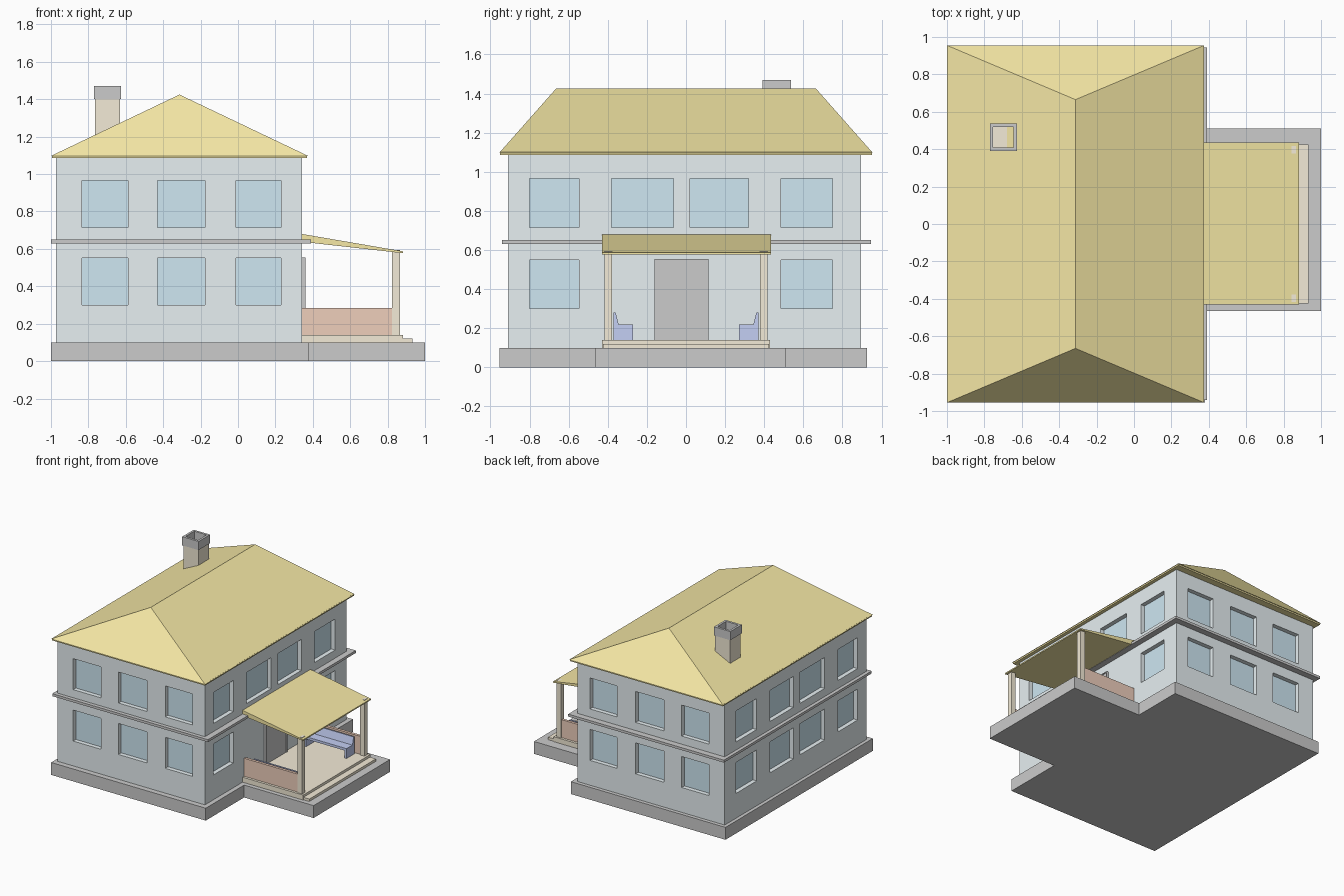
import bpy, bmesh

if "Cube" in bpy.data.objects:
    bpy.data.objects.remove(bpy.data.objects["Cube"])


def mat(name, *rgb):
    m = bpy.data.materials.new(name)
    m.diffuse_color = (*rgb, 1)
    m.use_nodes = True
    m.node_tree.nodes["Principled BSDF"].inputs["Base Color"].default_value = m.diffuse_color
    return m


WALL = mat("pale_blue_wall", 0.80, 0.87, 0.89)
GLASS = mat("window_blue", 0.62, 0.80, 0.89)
ROOF = mat("roof_yellow", 0.92, 0.81, 0.38)
BEIGE = mat("beige", 0.90, 0.83, 0.68)
BRICK = mat("terracotta", 0.86, 0.62, 0.50)
BLUE = mat("bench_blue", 0.55, 0.62, 0.90)


def finish(name, bm, material=None):
    bmesh.ops.recalc_face_normals(bm, faces=bm.faces[:])
    me = bpy.data.meshes.new(name)
    bm.to_mesh(me)
    bm.free()
    ob = bpy.data.objects.new(name, me)
    bpy.context.collection.objects.link(ob)
    if material:
        me.materials.append(material)
    return ob


def add_box(bm, x0, x1, y0, y1, z0, z1):
    verts = bmesh.ops.create_cube(bm, size=1)["verts"]
    for v in verts:
        v.co = (x1 if v.co.x > 0 else x0, y1 if v.co.y > 0 else y0, z1 if v.co.z > 0 else z0)


def boxes(name, dims, material=None):
    bm = bmesh.new()
    for d in dims:
        add_box(bm, *d)
    return finish(name, bm, material)


def add_prism(bm, pts, vec):
    face = bm.faces.new([bm.verts.new(p) for p in pts])
    new = bmesh.ops.extrude_face_region(bm, geom=[face])["geom"]
    bmesh.ops.translate(bm, vec=vec, verts=[v for v in new if isinstance(v, bmesh.types.BMVert)])


# Foundation: house footprint with the porch slab projecting to the right
bm = bmesh.new()
plan = [(-1, -.954), (.38, -.954), (.38, -.465), (1, -.465),
        (1, .51), (.38, .51), (.38, .925), (-1, .925)]
add_prism(bm, [(x, y, 0) for x, y in plan], (0, 0, .1))
finish("foundation", bm)

# Walls with recessed windows
X0, X1, Y0, Y1, DEPTH = -.972, .342, -.91, .895, .045
house = boxes("house_walls", [(X0, X1, Y0, Y1, .1, 1.095)], WALL)
front_cols = [(-.834, -.588), (-.43, -.177), (-.012, .23)]
side_cols = [(-.80, -.547), (-.38, -.065), (.02, .32), (.487, .75)]
rows = [(.30, .55), (.715, .965)]
cuts, panes = [], []


def window(axis, wall, inward, a0, a1, z0, z1):
    def slab(p, q):
        p, q = sorted((wall + inward * p, wall + inward * q))
        return (p, q, a0, a1, z0, z1) if axis == "x" else (a0, a1, p, q, z0, z1)
    cuts.append(slab(-.05, DEPTH))
    panes.append(slab(DEPTH - .01, DEPTH + .005))


for i, row in enumerate(rows):
    for c in front_cols:
        window("y", Y0, 1, *c, *row)
        window("y", Y1, -1, *c, *row)
    for j, c in enumerate(side_cols):
        window("x", X0, 1, *c, *row)
        if i == 1 or j in (0, 3):
            window("x", X1, -1, *c, *row)

cutter = boxes("window_cutter", cuts)
cutter.hide_render = True
mod = house.modifiers.new("window_recesses", "BOOLEAN")
mod.operation, mod.solver, mod.object = "DIFFERENCE", "EXACT", cutter
bpy.context.view_layer.objects.active = house
bpy.ops.object.modifier_apply(modifier=mod.name)
bpy.data.objects.remove(cutter)
boxes("window_panes", panes, GLASS)

# Ledge between the floors
boxes("floor_ledge", [(-1, .39, -.94, .945, .63, .65)])

# Hipped roof: thin eave slab, top pulled up to a ridge
bm = bmesh.new()
boxes("roof_eave", [(-.995, .37, -.95, .95, 1.085, 1.1)], ROOF)
eave = [bm.verts.new(p) for p in [(-1, -.955, 1.097), (.375, -.955, 1.097),
                                  (.375, .955, 1.097), (-1, .955, 1.097)]]
a, b = bm.verts.new((-.313, -.665, 1.425)), bm.verts.new((-.313, .665, 1.425))
e = eave
for f in [(e[0], e[1], a), (e[1], e[2], b, a), (e[2], e[3], b), (e[3], e[0], a, b), e[::-1]]:
    bm.faces.new(f)
finish("hipped_roof", bm, ROOF)

# Chimney shaft with a sunken flue
cx, cy = -.698, .463
bm = bmesh.new()
add_box(bm, cx - .067, cx + .067, cy - .067, cy + .067, 1.15, 1.4)
top = max(bm.faces, key=lambda f: f.calc_center_median().z)
bmesh.ops.inset_individual(bm, faces=[top], thickness=.016)
flue = bmesh.ops.extrude_discrete_faces(bm, faces=[top])["faces"][0]
rim = [ed for ed in bm.edges if ed.is_boundary]
bmesh.ops.translate(bm, vec=(0, 0, -.15), verts=flue.verts[:])
bmesh.ops.remove_doubles(bm, verts=bm.verts[:], dist=1e-5)
finish("chimney_shaft", bm, BEIGE)

# Chimney cap: open square collar
o, i = .073, .055
boxes("chimney_cap", [(cx - o, cx + o, cy - o, cy - i, 1.4, 1.47),
                      (cx - o, cx + o, cy + i, cy + o, 1.4, 1.47),
                      (cx - o, cx - i, cy - i, cy + i, 1.4, 1.47),
                      (cx + i, cx + o, cy - i, cy + i, 1.4, 1.47)])

# Front door: panel inside a slim frame
boxes("door_panel", [(.33, .355, -.152, .107, .14, .547)])
boxes("door_frame", [(.33, .362, -.16, -.152, .14, .555), (.33, .362, .107, .115, .14, .555),
                     (.33, .362, -.152, .107, .547, .555)])

# Porch floor and step
boxes("porch_floor", [(.34, .882, -.43, .43, .1, .14)], BEIGE)
boxes("porch_step", [(.88, .934, -.425, .425, .1, .12)], BEIGE)

# Porch canopy: tapering wedge
bm = bmesh.new()
canopy = [(.34, .68), (.882, .587), (.882, .577), (.34, .638)]
add_prism(bm, [(x, -.43, z) for x, z in canopy], (0, .865, 0))
finish("porch_canopy", bm, ROOF)

# Mirrored porch parts
MID = .0
for side, s in (("left", -1), ("right", 1)):
    def span(p, q):
        return sorted((MID + s * p, MID + s * q))
    boxes(side + "_porch_post", [(.823, .865, *span(.378, .418), .14, .594)], BEIGE)
    boxes(side + "_porch_parapet", [(.34, .823, *span(.388, .41), .14, .285)], BRICK)

    # Bench: shaped end panels joined by a seat and a backrest
    bm = bmesh.new()
    end = [(.37, .14), (.27, .14), (.27, .22), (.345, .22), (.36, .28), (.37, .28)]
    seat = [(.37, .20), (.27, .20), (.27, .22), (.345, .22), (.36, .28), (.37, .28)]
    for prof, x, w in ((end, .40, .02), (seat, .42, .34), (end, .76, .02)):
        add_prism(bm, [(x, MID + s * y, z) for y, z in prof], (w, 0, 0))
    finish(side + "_bench", bm, BLUE)
